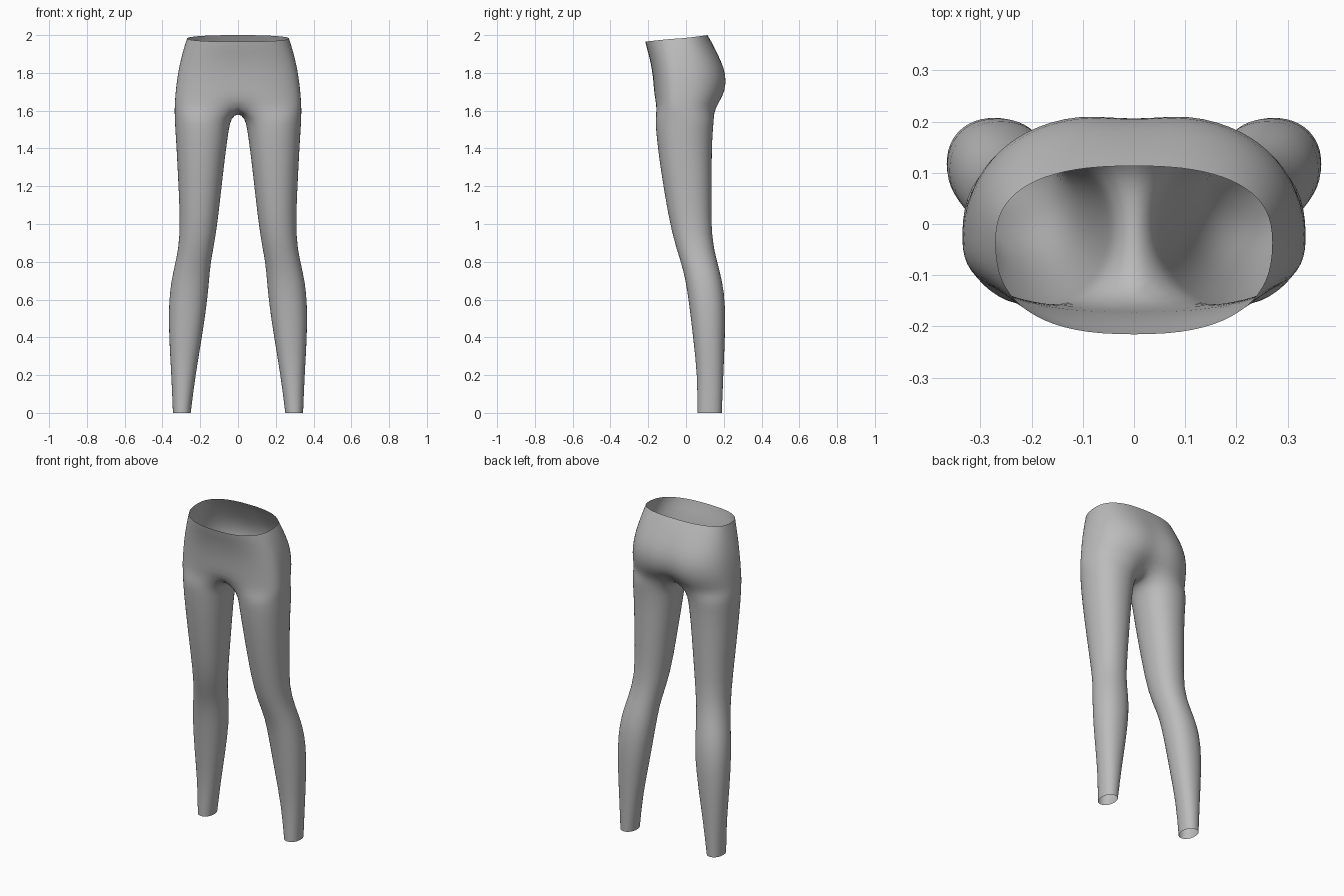
import bpy, bmesh
from math import sin, cos, radians, copysign

cube = bpy.data.objects.get("Cube")
if cube:
    bpy.data.objects.remove(cube)

OUTER, INNER = 19, 5          # points round the outside, points along the inseam
SIDES = OUTER + INNER

# Leg stations: height, inner x, outer x, front y, back y
LEG = [
    (0.00, 0.25, 0.345, 0.06, 0.19),
    (0.20, 0.225, 0.353, 0.06, 0.198),
    (0.40, 0.19, 0.366, 0.037, 0.207),
    (0.57, 0.165, 0.368, 0.017, 0.21),
    (0.70, 0.152, 0.355, -0.002, 0.193),
    (0.80, 0.145, 0.33, -0.027, 0.165),
    (0.94, 0.115, 0.304, -0.075, 0.132),
    (1.18, 0.088, 0.315, -0.118, 0.137),
    (1.38, 0.065, 0.325, -0.148, 0.137),
    (1.50, 0.048, 0.333, -0.16, 0.143),
    (1.56, 0.036, 0.336, -0.164, 0.15),
]
# Hip stations: height, half width, front y, back y, front drop, centre dip
HIPS = [
    (1.61, 0.337, -0.167, 0.17, 0.0, 0.03),
    (1.67, 0.334, -0.168, 0.205, 0.0, 0.022),
    (1.75, 0.326, -0.172, 0.224, 0.0, 0.015),
    (1.83, 0.314, -0.181, 0.208, 0.008, 0.01),
    (1.91, 0.296, -0.196, 0.166, 0.02, 0.004),
    (1.96, 0.283, -0.208, 0.138, 0.03, 0.0),
    (2.00, 0.271, -0.216, 0.114, 0.035, 0.0),
]


def power(v, p):
    return copysign(abs(v) ** p, v)


def leg_ring(z, xi, xo, yf, yb):
    cx, rx, cy, ry = (xi + xo) / 2, (xo - xi) / 2, (yf + yb) / 2, (yb - yf) / 2
    angles = [radians(225 + 360 * i / SIDES) for i in range(SIDES)]
    return [(cx + rx * power(cos(a), 0.92), cy + ry * power(sin(a), 0.92), z)
            for a in angles]


def hip_ring(z, w, yf, yb, drop, dip):
    points, cy = [], -0.035
    for i in range(OUTER):
        a = radians(-90 + 180 * i / (OUTER - 1))
        x = 0 if i in (0, OUTER - 1) else w * power(cos(a), 0.8)
        depth = (yb - cy) if a > 0 else (cy - yf)
        y = cy + depth * power(sin(a), 0.8)
        if a > 0:
            y -= dip * max(0, 1 - x / 0.15) ** 2
        points.append((x, y, z - drop * (1 - sin(a)) / 2))
    return points


bm = bmesh.new()


def add(points):
    return [bm.verts.new(p) for p in points]


# Leg tube, closed round
rings = [add(leg_ring(*s)) for s in LEG]

# Crotch ring: lowest hip line plus the inseam lying on the centre plane
crotch = []
for x, y, z in hip_ring(*HIPS[0]):
    lift = max(0, 1 - x / 0.17)
    crotch.append((x, y * (1 - 0.12 * lift), z + 0.025 * lift))
for k in range(INNER):
    t = 1 - 2 * (k + 1) / (INNER + 1)
    crotch.append((0, 0.135 * t, 1.588 + 0.035 * t * t))
rings.append(add(crotch))
for a, b in zip(rings, rings[1:]):
    for i in range(SIDES):
        j = (i + 1) % SIDES
        bm.faces.new((a[i], a[j], b[j], b[i]))

# Hips, a half shell open on the centre plane and at the waist
lower = rings[-1][:OUTER]
for s in HIPS[1:]:
    upper = add(hip_ring(*s))
    for i in range(OUTER - 1):
        bm.faces.new((lower[i], lower[i + 1], upper[i + 1], upper[i]))
    lower = upper

for f in bm.faces:
    f.smooth = True
mesh = bpy.data.meshes.new("leggings")
bm.to_mesh(mesh)
bm.free()

leggings = bpy.data.objects.new("leggings", mesh)
bpy.context.collection.objects.link(leggings)

# Other half and rounding
mirror = leggings.modifiers.new("Mirror", 'MIRROR')
mirror.use_clip = True
mirror.merge_threshold = 0.001
subdivision = leggings.modifiers.new("Subdivision", 'SUBSURF')
subdivision.levels = subdivision.render_levels = 1

# Plain grey cloth
cloth = bpy.data.materials.new("grey cloth")
cloth.use_nodes = True
colour = (0.5, 0.5, 0.5, 1)
cloth.diffuse_color = colour
cloth.node_tree.nodes["Principled BSDF"].inputs["Base Color"].default_value = colour
mesh.materials.append(cloth)
